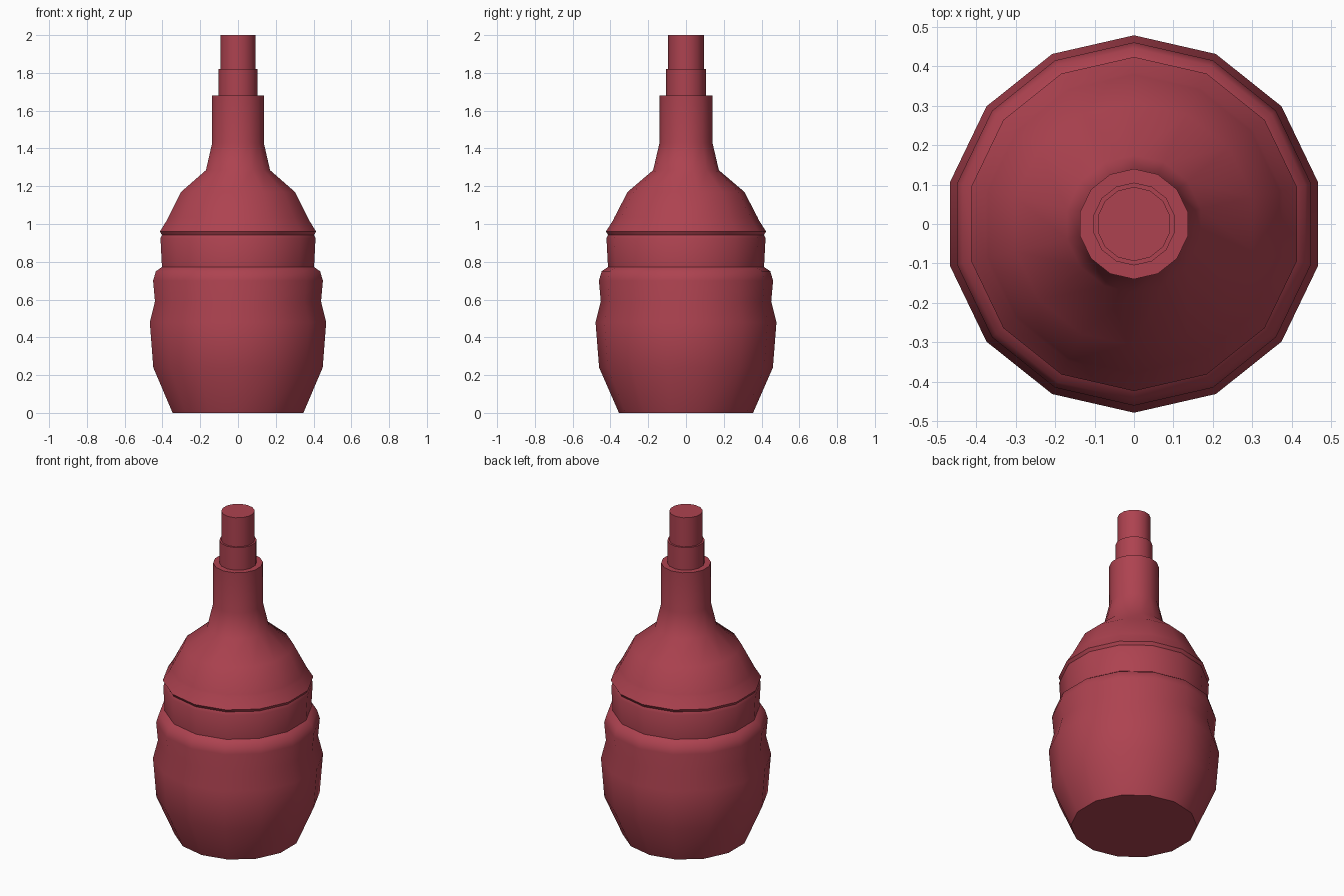
import bpy, bmesh, math

if "Cube" in bpy.data.objects:
    bpy.data.objects.remove(bpy.data.objects["Cube"])

SIDES = 14
glass = bpy.data.materials.new("red_glass")
glass.diffuse_color = (0.42, 0.055, 0.08, 1)
glass.use_nodes = True
glass.node_tree.nodes["Principled BSDF"].inputs["Base Color"].default_value = glass.diffuse_color


def lathe(name, profile, cap_bottom=False, cap_top=False):
    """Revolve (radius, z) points around z with a vertex on the y axis."""
    bm = bmesh.new()
    rings = []
    for r, z in profile:
        angles = [math.pi / 2 + 2 * math.pi * i / SIDES for i in range(SIDES)]
        rings.append([bm.verts.new((r * math.cos(a), r * math.sin(a), z)) for a in angles])
    for low, high in zip(rings, rings[1:]):
        for i in range(SIDES):
            j = (i + 1) % SIDES
            bm.faces.new((low[i], low[j], high[j], high[i]))
    if cap_bottom:
        bm.faces.new(rings[0][::-1])
    if cap_top:
        bm.faces.new(rings[-1])
    mesh = bpy.data.meshes.new(name)
    bm.to_mesh(mesh)
    bm.free()
    mesh.materials.append(glass)
    obj = bpy.data.objects.new(name, mesh)
    bpy.context.collection.objects.link(obj)
    bpy.ops.object.select_all(action='DESELECT')
    obj.select_set(True)
    bpy.context.view_layer.objects.active = obj
    bpy.ops.object.shade_smooth_by_angle(angle=math.radians(42))
    return obj


# Bulging body with waist bands, shoulder and neck
lathe("bottle_body", [
    (0.355, 0), (0.46, 0.24), (0.479, 0.48), (0.451, 0.59),
    (0.461, 0.70), (0.446, 0.75), (0.413, 0.772),
    (0.421, 0.925), (0.413, 0.942), (0.424, 0.96),
    (0.386, 1.02), (0.379, 1.035), (0.309, 1.17), (0.174, 1.285),
    (0.14, 1.43), (0.14, 1.68), (0.105, 1.68)], cap_bottom=True)

# Narrower lip ring on the neck
lathe("neck_ring", [(0.105, 1.68), (0.105, 1.82), (0.094, 1.82)])

# Stopper at the top
lathe("stopper", [(0.094, 1.82), (0.094, 2.0)], cap_top=True)
